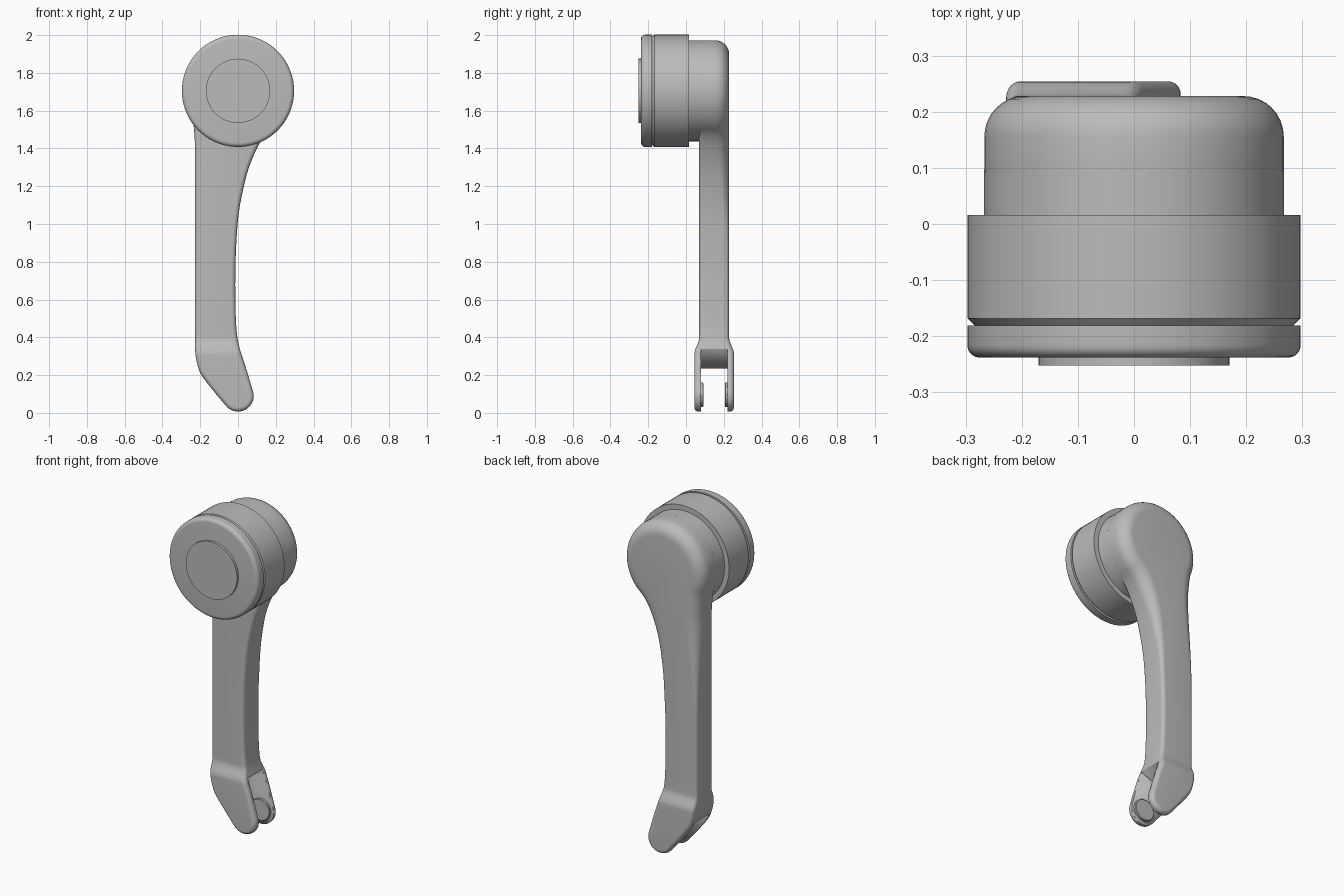
import bpy, bmesh
from math import sin, cos, radians, pi
from mathutils import Vector, Matrix

if "Cube" in bpy.data.objects:
    bpy.data.objects.remove(bpy.data.objects["Cube"])

HEAD_Z, HEAD_R = 1.705, 0.267
TIP_Z, TIP_R = 0.09, 0.083
FRONT, BACK = 0.07, 0.228
MID = (FRONT + BACK) / 2

grey = bpy.data.materials.new("satin grey")
grey.use_nodes = True
grey.diffuse_color = (0.5, 0.5, 0.5, 1)
grey.node_tree.nodes["Principled BSDF"].inputs["Base Color"].default_value = (0.5, 0.5, 0.5, 1)


def add_object(name, bm, angle=35):
    bmesh.ops.recalc_face_normals(bm, faces=bm.faces)
    mesh = bpy.data.meshes.new(name)
    bm.to_mesh(mesh)
    bm.free()
    mesh.materials.append(grey)
    obj = bpy.data.objects.new(name, mesh)
    bpy.context.collection.objects.link(obj)
    bpy.ops.object.select_all(action="DESELECT")
    obj.select_set(True)
    bpy.context.view_layer.objects.active = obj
    bpy.ops.object.shade_smooth_by_angle(angle=radians(angle))
    return obj


def lathe(name, profile, z, steps=72):
    """Revolve (radius, y) points about a y-directed axis and cap the ends."""
    bm = bmesh.new()
    rings = [[bm.verts.new((r * cos(2 * pi * i / steps), y, z + r * sin(2 * pi * i / steps)))
              for i in range(steps)] for r, y in profile]
    skin(bm, rings)
    return add_object(name, bm)


def skin(bm, rings):
    n = len(rings[0])
    for a, b in zip(rings, rings[1:]):
        for i in range(n):
            j = (i + 1) % n
            bm.faces.new((a[i], a[j], b[j], b[i]))
    bm.faces.new(rings[0])
    bm.faces.new(rings[-1])


def arc(cx, cz, r, start, end, n):
    return [Vector((cx + r * cos(radians(start + (end - start) * i / n)),
                    cz + r * sin(radians(start + (end - start) * i / n)))) for i in range(n + 1)]


def spline(points, steps=5):
    """Catmull-Rom curve through the inner points."""
    out = []
    for p, a, b, q in zip(points, points[1:], points[2:], points[3:]):
        for k in range(steps):
            t = k / steps
            out.append(0.5 * (2 * a + (b - p) * t + (2 * p - 5 * a + 4 * b - q) * t * t
                              + (3 * a - p - 3 * b + q) * t ** 3))
    return out + [points[-2]]


def smooth(t):
    t = max(0, min(1, t))
    return t * t * (3 - 2 * t)


# Round housing: cap, grooved drum, button and rear neck
cap_round = [(0.275 + 0.022 * sin(i * pi / 12), -0.216 - 0.022 * cos(i * pi / 12)) for i in range(7)]
lathe("housing_cap", cap_round + [(0.297, -0.181), (0.283, -0.181)], HEAD_Z)
lathe("housing_drum", [(0.283, -0.182), (0.285, -0.18), (0.297, -0.168), (0.297, 0.016)], HEAD_Z)
lathe("centre_button", [(0.17, -0.252), (0.17, -0.236)], HEAD_Z)
lathe("rear_neck", [(HEAD_R, 0.014), (HEAD_R, 0.096)], HEAD_Z)

# Arm outline: head arc, straight edge, fork tip, curved edge
head = arc(0, HEAD_Z, HEAD_R, -45, 203, 48)
tip = arc(0, TIP_Z, TIP_R, 220, 378, 18)
straight = [Vector(p) for p in ((-0.237, 1.54), (-0.23, 1.46), (-0.228, 1.36), (-0.228, 0.9),
                                (-0.228, 0.42), (-0.226, 0.32), (-0.212, 0.245), (-0.18, 0.18))]
curved = [Vector(p) for p in ((0.04, 0.245), (0.008, 0.345), (-0.008, 0.44), (-0.014, 0.6),
                              (-0.013, 0.8), (-0.002, 1.0), (0.018, 1.14), (0.055, 1.29),
                              (0.105, 1.41), (0.145, 1.474))]
outline = (head + spline([head[-2], head[-1]] + straight + tip[:2])[1:-1]
           + tip + spline([tip[-2], tip[-1]] + curved + head[:2])[1:-1])


def inset(i, distance):
    d = (outline[(i + 1) % len(outline)] - outline[i - 1]).normalized()
    return outline[i] + Vector((-d.y, d.x)) * distance


def fillet_ring(bm, turn, back):
    """One ring of the rounded edge, which is wider around the head."""
    ring = []
    for i, p in enumerate(outline):
        r = 0.022 + (0.05 * smooth((p.y - 0.9) / 0.6) if back else 0)
        q = inset(i, r * (1 - cos(turn)))
        y = BACK - r * (1 - sin(turn)) if back else FRONT + r * (1 - sin(turn))
        ring.append(bm.verts.new((q.x, y, q.y)))
    return ring


bm = bmesh.new()
turns = [i * pi / 16 for i in range(9)]
skin(bm, [fillet_ring(bm, t, False) for t in reversed(turns)]
     + [fillet_ring(bm, t, True) for t in turns])

# Widen the lower end into the fork
top, bottom = 0.40, 0.31
for k in range(9):
    bmesh.ops.bisect_plane(bm, geom=bm.verts[:] + bm.edges[:] + bm.faces[:], dist=1e-5,
                           plane_co=(0, 0, bottom + (top - bottom) * k / 8), plane_no=(0, 0, 1))
for v in bm.verts:
    flare = 0.026 * smooth((top - v.co.z) / (top - bottom))
    v.co.y += flare * max(-1, min(1, (v.co.y - MID) / 0.05))
arm = add_object("arm", bm)

# Slot between the fork cheeks, square to the fork direction
bm = bmesh.new()
bmesh.ops.create_cube(bm, size=1, matrix=Matrix.Translation((-0.09, MID, 0.29))
                      @ Matrix.Rotation(radians(-24.5), 4, "Y")
                      @ Matrix.Diagonal((0.8, 0.14, 0.6, 1)) @ Matrix.Translation((0, 0, -0.5)))
cutter = add_object("slot_cutter", bm)
cutter.hide_render = True
cutter.hide_set(True)
cut = arm.modifiers.new("slot", "BOOLEAN")
cut.operation = "DIFFERENCE"
cut.solver = "EXACT"
cut.object = cutter

# Pivot pads inside the fork
for name, side in (("front_pivot_pad", -1), ("back_pivot_pad", 1)):
    lathe(name, [(0.065, MID + side * 0.075), (0.065, MID + side * 0.06),
                 (0.061, MID + side * 0.057)], 0.095, 40)
